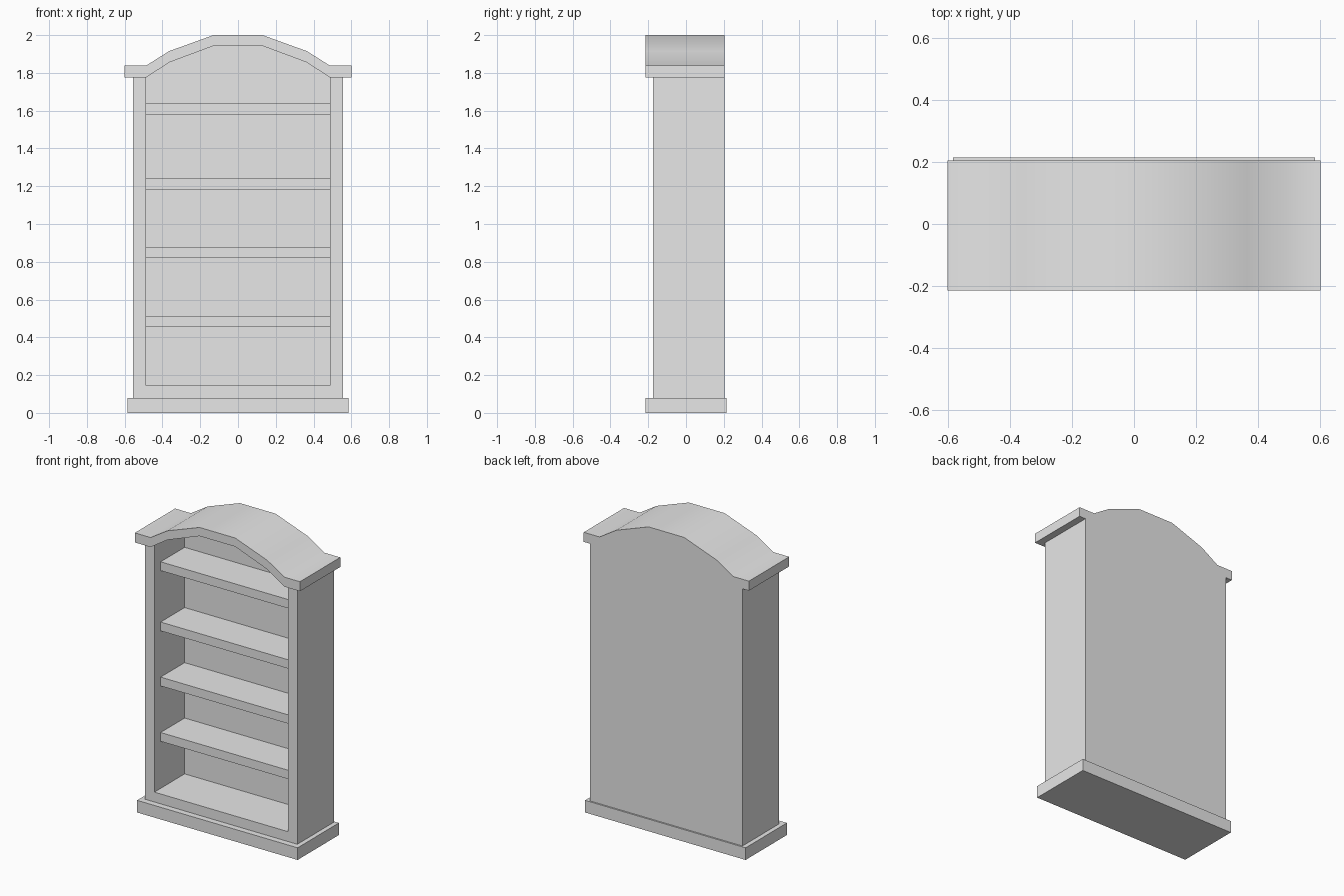
import bpy
import bmesh
import math

if "Cube" in bpy.data.objects:
    bpy.data.objects.remove(bpy.data.objects["Cube"], do_unlink=True)

GREY = (0.8, 0.8, 0.8, 1.0)
paint = bpy.data.materials.new("plain_grey")
paint.use_nodes = True
paint.diffuse_color = GREY
for node in paint.node_tree.nodes:
    if node.type == 'BSDF_PRINCIPLED':
        node.inputs["Base Color"].default_value = GREY


def prism(name, profile, y0, y1):
    """Extrude an (x, z) outline from y0 back to y1."""
    bm = bmesh.new()
    front = bm.faces.new([bm.verts.new((x, y0, z)) for x, z in profile])
    moved = bmesh.ops.extrude_face_region(bm, geom=[front], use_keep_orig=True)
    verts = [v for v in moved["geom"] if isinstance(v, bmesh.types.BMVert)]
    bmesh.ops.translate(bm, verts=verts, vec=(0, y1 - y0, 0))
    bmesh.ops.recalc_face_normals(bm, faces=bm.faces)
    mesh = bpy.data.meshes.new(name)
    bm.to_mesh(mesh)
    bm.free()
    mesh.materials.append(paint)
    obj = bpy.data.objects.new(name, mesh)
    bpy.context.collection.objects.link(obj)
    return obj


def box(name, x0, x1, y0, y1, z0, z1):
    return prism(name, [(x0, z0), (x1, z0), (x1, z1), (x0, z1)], y0, y1)


def mirrored(half):
    """Complete a left-to-right outline from its -x half."""
    return half + [(-x, z) for x, z in reversed(half)]


OUT, IN = 0.555, 0.487              # outer and inner half widths
FRONT, BACK, PANEL = -0.175, 0.205, 0.14
BASE, FLOOR, EAVE = 0.08, 0.145, 1.775

# Plinth and cabinet floor
box("plinth", -0.585, 0.585, -0.215, 0.215, 0, BASE)
box("cabinet_floor", -IN, IN, FRONT, PANEL, BASE, FLOOR)

# Side walls
for name, side in (("right_side", -1), ("left_side", 1)):
    x0, x1 = sorted((side * IN, side * OUT))
    box(name, x0, x1, FRONT, BACK, BASE, EAVE)

# Back panel rising into the arch
under_arch = mirrored([(-IN, EAVE), (-0.365, 1.855), (-0.13, 1.943)])
prism("back_panel", [(IN, BASE), (-IN, BASE)] + under_arch, PANEL, BACK)

# Shelves
for i, z in enumerate((0.455, 0.82, 1.183, 1.58)):
    box(f"shelf_{i + 1}", -IN, IN, -0.11, PANEL, z, z + 0.058)

# Arched crown with flat ends
over_arch = mirrored([(-0.602, 1.838), (-IN, 1.838), (-0.365, 1.915), (-0.13, 2.0)])
underside = [(-0.602, EAVE)] + under_arch + [(0.602, EAVE)]
crown = prism("arched_crown", over_arch + underside[::-1], -0.215, BACK)
bpy.ops.object.select_all(action='DESELECT')
crown.select_set(True)
bpy.context.view_layer.objects.active = crown
bpy.ops.object.shade_smooth_by_angle(angle=math.radians(45))
